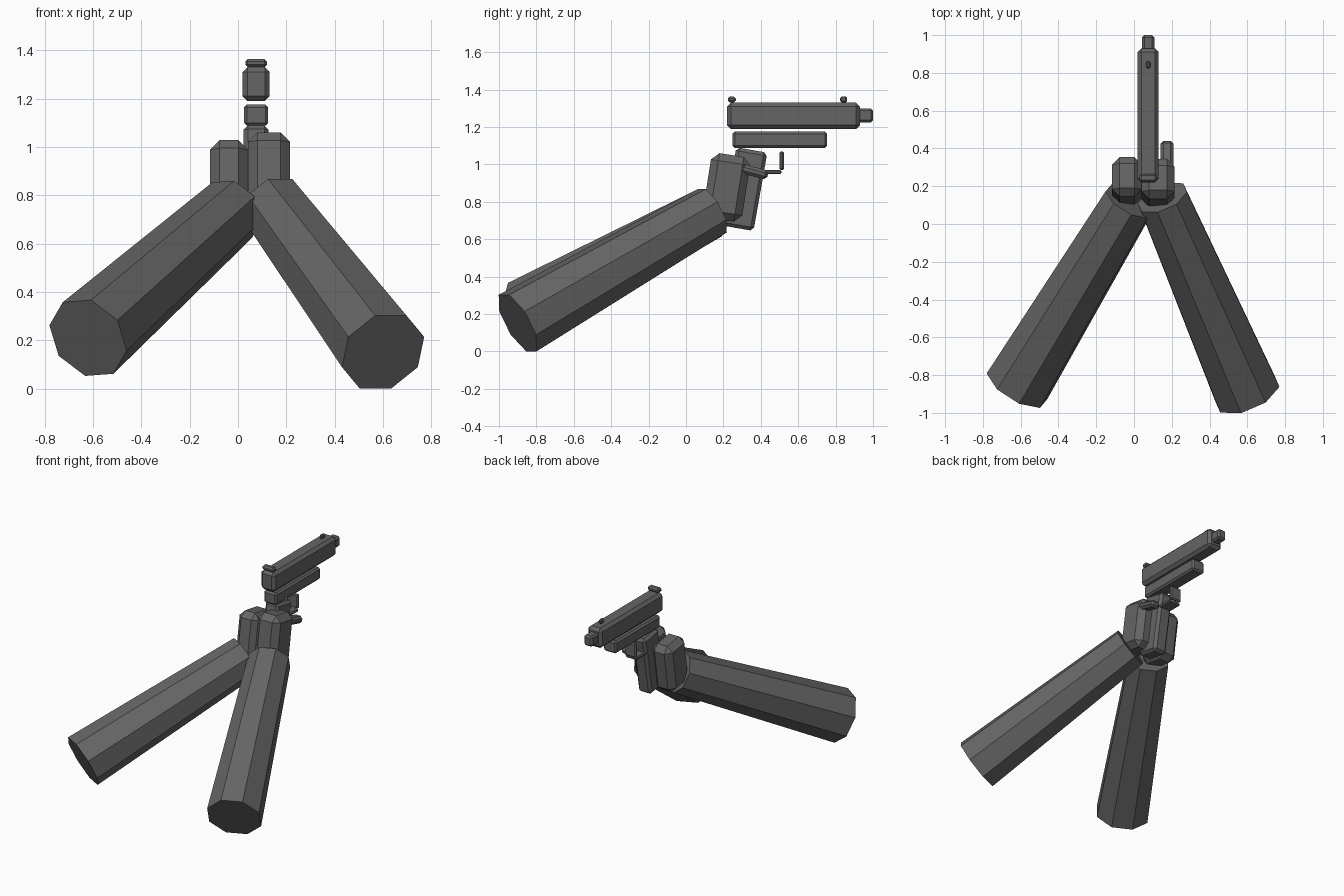
import bpy
import math
from mathutils import Vector

cube = bpy.data.objects.get("Cube")
if cube:
    bpy.data.objects.remove(cube, do_unlink=True)

grey = bpy.data.materials.new("dark_grey")
grey.use_nodes = True
colour = (0.13, 0.13, 0.13, 1)
grey.diffuse_color = colour
grey.node_tree.nodes["Principled BSDF"].inputs["Base Color"].default_value = colour


def make_object(name, verts, faces):
    mesh = bpy.data.meshes.new(name)
    mesh.from_pydata(verts, [], faces)
    mesh.materials.append(grey)
    obj = bpy.data.objects.new(name, mesh)
    bpy.context.collection.objects.link(obj)
    return obj


def box(name, centre, size, bevel, tilt=0):
    """Chamfered box; tilt leans it about the x axis, in degrees."""
    sx, sy, sz = (s / 2 for s in size)
    verts = [(x, y, z) for x in (-sx, sx) for y in (-sy, sy) for z in (-sz, sz)]
    faces = [(0, 1, 3, 2), (4, 6, 7, 5), (0, 4, 5, 1),
             (2, 3, 7, 6), (0, 2, 6, 4), (1, 5, 7, 3)]
    obj = make_object(name, verts, faces)
    obj.location = centre
    obj.rotation_euler.x = math.radians(tilt)
    mod = obj.modifiers.new("chamfer", "BEVEL")
    mod.width = bevel
    mod.segments = 1
    return obj


def arm(name, start, end, r_start, r_end, roll):
    """Tapered eight-sided limb between two points."""
    start, end = Vector(start), Vector(end)
    axis = (end - start).normalized()
    side = axis.cross(Vector((0, 0, 1))).normalized()
    up = side.cross(axis)
    n = 8
    verts = []
    for centre, r in ((start, r_start), (end, r_end)):
        for i in range(n):
            a = math.radians(roll) + math.tau * i / n
            verts.append(centre + r * (math.cos(a) * side + math.sin(a) * up))
    faces = [(i, (i + 1) % n, (i + 1) % n + n, i + n) for i in range(n)]
    faces += [tuple(reversed(range(n))), tuple(range(n, 2 * n))]
    return make_object(name, verts, faces)


GUN_X = 0.075

# Upper body, barrel tip and sights
box("slide", (GUN_X, 0.575, 1.26), (0.112, 0.71, 0.14), 0.02)
box("barrel_tip", (GUN_X, 0.95, 1.262), (0.065, 0.1, 0.075), 0.012)
box("rear_sight", (GUN_X, 0.245, 1.347), (0.09, 0.042, 0.032), 0.01)
box("front_sight", (GUN_X, 0.843, 1.347), (0.024, 0.038, 0.032), 0.008)

# Lower frame, grip and trigger guard
box("frame", (GUN_X, 0.502, 1.132), (0.1, 0.505, 0.088), 0.012)
box("grip", (GUN_X, 0.315, 0.868), (0.104, 0.168, 0.425), 0.018, -10)
box("guard_bottom", (GUN_X, 0.415, 0.96), (0.09, 0.19, 0.022), 0.006)
box("guard_front", (GUN_X, 0.512, 1.02), (0.09, 0.024, 0.1), 0.008)

# Hands and trigger finger
box("left_hand", (0.128, 0.217, 0.877), (0.175, 0.212, 0.35), 0.04, -9)
box("right_hand", (-0.037, 0.228, 0.845), (0.157, 0.212, 0.35), 0.04, -9)
box("left_finger", (0.175, 0.36, 0.962), (0.07, 0.16, 0.05), 0.016, -15)

# Forearms
arm("left_arm", (0.6, -0.9, 0.152), (0.15, 0.14, 0.752), 0.185, 0.142, 22.5)
arm("right_arm", (-0.62, -0.86, 0.21), (-0.025, 0.12, 0.738), 0.182, 0.142, 26.5)
